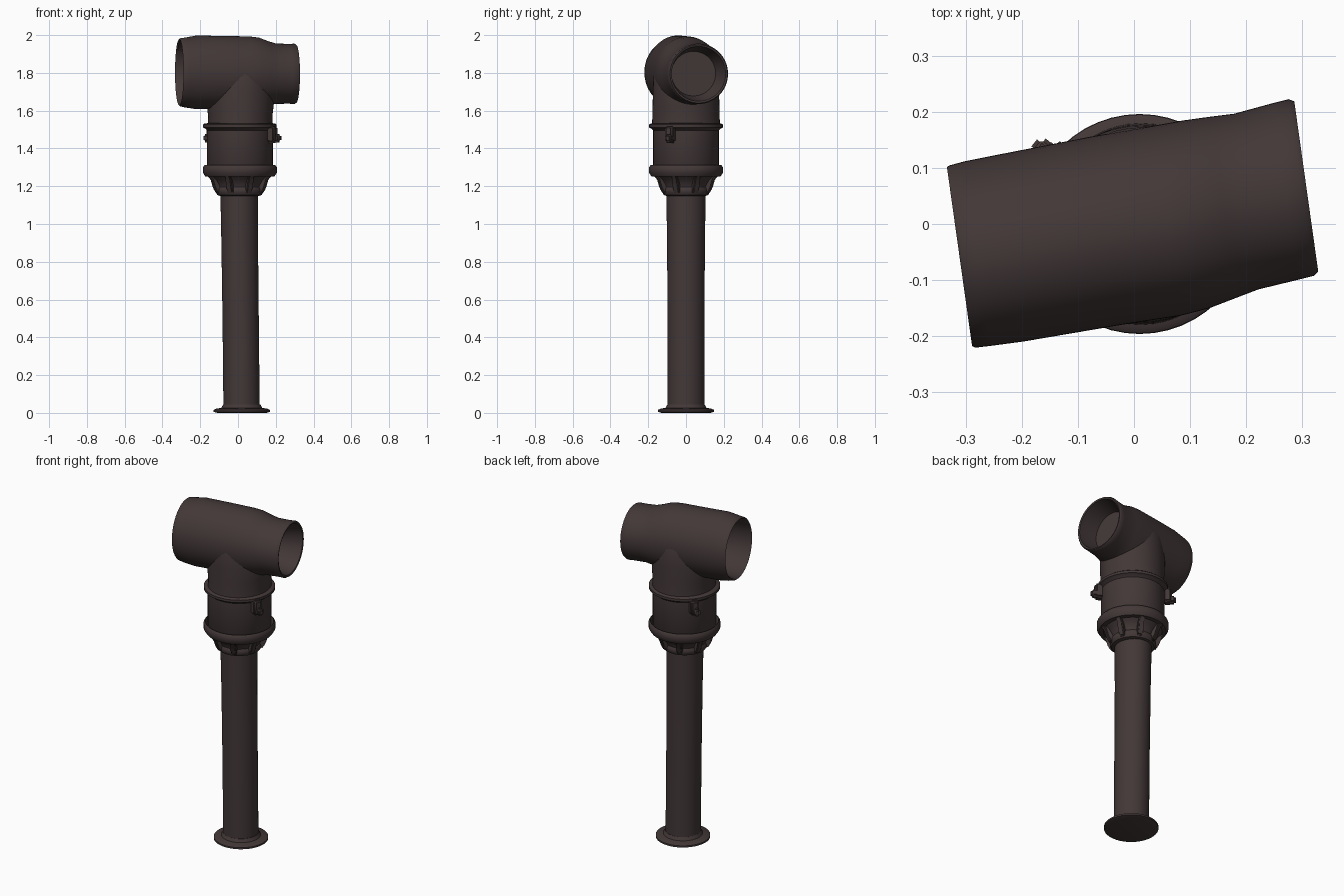
import bpy, bmesh, math
from mathutils import Vector, Matrix

cube = bpy.data.objects.get("Cube")
if cube:
    bpy.data.objects.remove(cube, do_unlink=True)

iron = bpy.data.materials.new("dark brown iron")
iron.use_nodes = True
colour = (0.056, 0.039, 0.039, 1)
iron.diffuse_color = colour
bsdf = iron.node_tree.nodes["Principled BSDF"]
bsdf.inputs["Base Color"].default_value = colour
bsdf.inputs["Roughness"].default_value = 0.8
UP, X, Y = Vector((0, 0, 1)), Vector((1, 0, 0)), Vector((0, 1, 0))


def finish(name, bm, angle=40):
    bmesh.ops.recalc_face_normals(bm, faces=bm.faces[:])
    mesh = bpy.data.meshes.new(name)
    bm.to_mesh(mesh)
    bm.free()
    mesh.materials.append(iron)
    obj = bpy.data.objects.new(name, mesh)
    bpy.context.collection.objects.link(obj)
    bpy.ops.object.select_all(action='DESELECT')
    obj.select_set(True)
    bpy.context.view_layer.objects.active = obj
    bpy.ops.object.shade_smooth_by_angle(angle=math.radians(angle))
    return obj


def loft(name, rings, u, v, sides=48):
    """Skin elliptical rings given as (centre, radius along u, radius along v)."""
    bm = bmesh.new()
    loops = []
    for centre, ru, rv in rings:
        angles = [math.tau * i / sides for i in range(sides)]
        loops.append([bm.verts.new(Vector(centre) + u * ru * math.cos(a)
                                   + v * rv * math.sin(a)) for a in angles])
    for a, b in zip(loops, loops[1:]):
        for i in range(sides):
            j = (i + 1) % sides
            bm.faces.new((a[i], a[j], b[j], b[i]))
    bm.faces.new(loops[0])
    bm.faces.new(loops[-1])
    return finish(name, bm)


def lathe(name, profile, cx):
    return loft(name, [((cx, 0, z), r, r) for r, z in profile], X, Y)


# Base plate and slightly leaning pipe
lathe("base_plate", [(0.13, 0), (0.149, 0.006), (0.149, 0.016), (0.135, 0.022),
                     (0.108, 0.027), (0.098, 0.045)], 0.02)
loft("pipe", [((0.019, 0, 0.01), 0.096, 0.097), ((0.014, 0, 0.5), 0.096, 0.098),
              ((0.009, 0, 0.9), 0.097, 0.1), ((0.006, 0, 1.2), 0.1, 0.105)], X, Y)

# Collar, funnel and body barrel
lathe("collar", [(0.1, 1.148), (0.117, 1.153), (0.126, 1.168), (0.126, 1.182),
                 (0.12, 1.195), (0.125, 1.21), (0.142, 1.235), (0.165, 1.255)], 0.008)
lathe("lower_flange", [(0.15, 1.25), (0.183, 1.252), (0.196, 1.272), (0.196, 1.3),
                       (0.187, 1.312), (0.174, 1.285)], 0.01)
lathe("body", [(0.16, 1.255), (0.174, 1.275), (0.174, 1.51)], 0.01)
lathe("upper_flange", [(0.17, 1.492), (0.183, 1.505), (0.195, 1.511), (0.195, 1.526),
                       (0.187, 1.532), (0.17, 1.534)], 0.01)

# Gusset ribs under the lower flange
for k in range(8):
    bm = bmesh.new()
    points = [(0.1, 1.16), (0.13, 1.162), (0.147, 1.19), (0.162, 1.238),
              (0.19, 1.262), (0.1, 1.275)]
    face = bm.faces.new([bm.verts.new((r, -0.016, z)) for r, z in points])
    side = bmesh.ops.extrude_face_region(bm, geom=[face])
    moved = [g for g in side["geom"] if isinstance(g, bmesh.types.BMVert)]
    bmesh.ops.translate(bm, verts=moved, vec=(0, 0.032, 0))
    bmesh.ops.bevel(bm, geom=bm.edges[:], offset=0.005, segments=2, affect='EDGES')
    bm.transform(Matrix.Translation((0.008, 0, 0))
                 @ Matrix.Rotation(math.tau * (k + 0.5) / 8, 4, 'Z'))
    finish("gusset_rib_%d" % (k + 1), bm)

# Opposed hanging lugs with a stud
for name, degrees in (("left_lug", -26), ("right_lug", 141)):
    bm = bmesh.new()
    for size, at in (((0.05, 0.05, 0.09), (0.19, 0, 1.475)),
                     ((0.07, 0.038, 0.045), (0.202, 0.006, 1.455))):
        cube = bmesh.ops.create_cube(bm, size=1, matrix=Matrix.Translation(at)
                                     @ Matrix.Diagonal((*size, 1)))
        edges = list({e for v in cube["verts"] for e in v.link_edges})
        bmesh.ops.bevel(bm, geom=edges, offset=0.011, segments=3, affect='EDGES')
    bm.transform(Matrix.Translation((0.01, 0, 0))
                 @ Matrix.Rotation(math.radians(degrees), 4, 'Z'))
    finish(name, bm)

# Neck rising into the head
loft("neck", [((0.012, 0, 1.52), 0.172, 0.18), ((0.012, 0, 1.57), 0.17, 0.178),
              ((0.012, 0, 1.62), 0.176, 0.177), ((0.012, 0, 1.7), 0.18, 0.175),
              ((0.012, 0, 1.8), 0.17, 0.172), ((0.012, 0, 1.88), 0.14, 0.14)], X, Y)

# Horizontal head: wide open mouth on one end, narrower on the other
across = Matrix.Rotation(math.radians(8), 3, 'Z') @ Y
loft("head", [
    ((-0.16, -0.035, 1.805), 0.12, 0.125), ((-0.22, -0.045, 1.805), 0.148, 0.157),
    ((-0.303, -0.058, 1.803), 0.155, 0.167), ((-0.311, -0.058, 1.803), 0.161, 0.175),
    ((-0.306, -0.058, 1.803), 0.164, 0.18), ((-0.28, -0.053, 1.802), 0.166, 0.185),
    ((-0.22, -0.043, 1.803), 0.168, 0.195), ((-0.05, -0.012, 1.802), 0.17, 0.193),
    ((0.06, 0.006, 1.802), 0.171, 0.191), ((0.11, 0.017, 1.801), 0.169, 0.186),
    ((0.16, 0.03, 1.798), 0.163, 0.17), ((0.2, 0.04, 1.796), 0.158, 0.16),
    ((0.27, 0.058, 1.795), 0.159, 0.158), ((0.298, 0.065, 1.795), 0.159, 0.16),
    ((0.307, 0.067, 1.795), 0.153, 0.154), ((0.304, 0.067, 1.795), 0.144, 0.145),
    ((0.25, 0.054, 1.795), 0.134, 0.134), ((0.19, 0.04, 1.796), 0.118, 0.118)],
    across, UP, 64)
